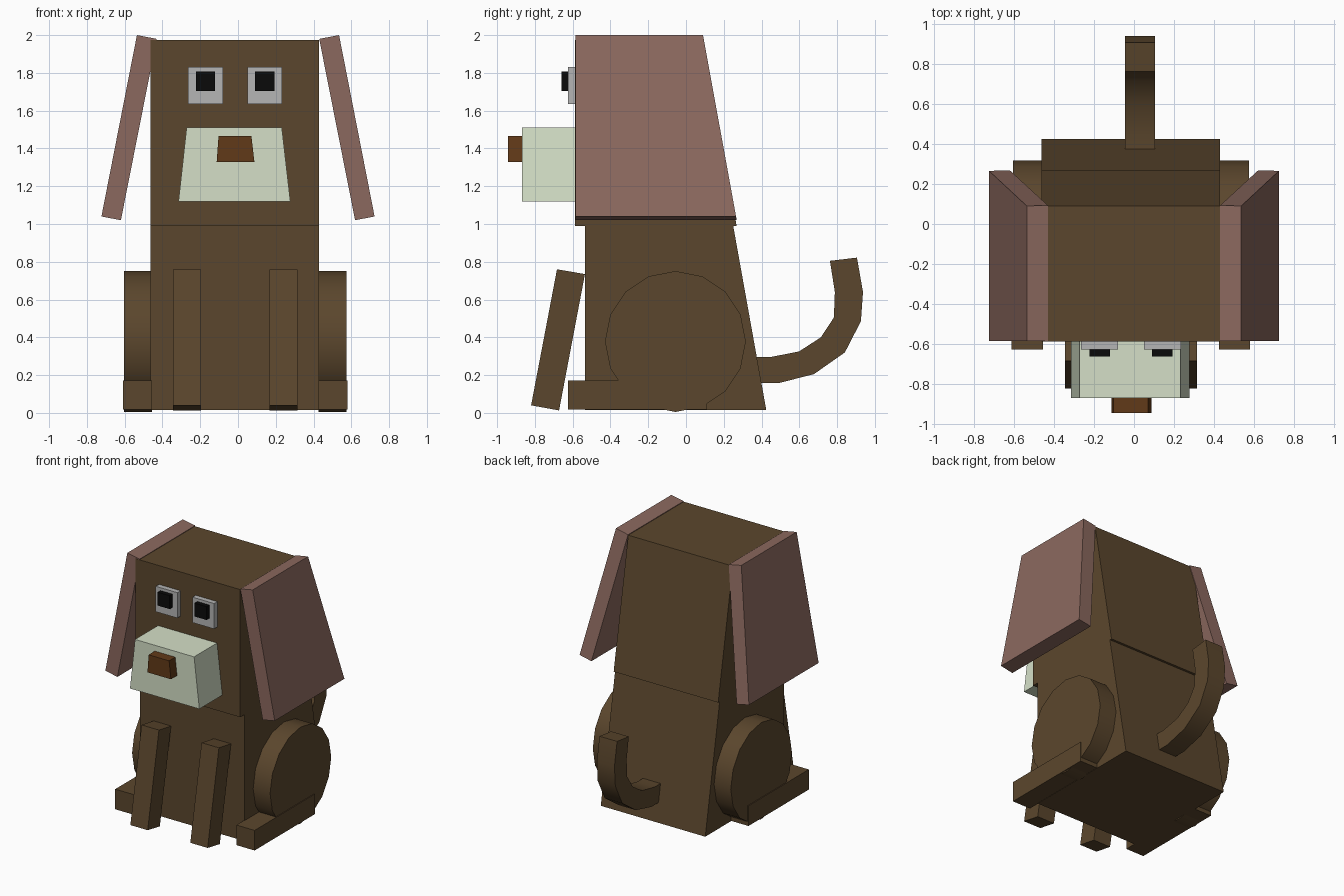
import bpy, bmesh, math

if "Cube" in bpy.data.objects:
    bpy.data.objects.remove(bpy.data.objects["Cube"])

CX = -0.015  # centre line of the body


def material(name, r, g, b):
    m = bpy.data.materials.new(name)
    m.diffuse_color = (r, g, b, 1)
    m.use_nodes = True
    m.node_tree.nodes["Principled BSDF"].inputs["Base Color"].default_value = m.diffuse_color
    return m


BROWN = material("brown_fur", 0.105, 0.062, 0.026)
PINK = material("ear_pink", 0.26, 0.14, 0.113)
CREAM = material("muzzle_cream", 0.66, 0.74, 0.57)
NOSE = material("nose_brown", 0.12, 0.042, 0.009)
WHITE = material("eye_white", 0.46, 0.46, 0.46)
BLACK = material("pupil_black", 0.003, 0.003, 0.003)


def loft(name, loop_a, loop_b, mat, smooth=False):
    """Closed solid between two matching loops of points."""
    bm = bmesh.new()
    a = [bm.verts.new(p) for p in loop_a]
    b = [bm.verts.new(p) for p in loop_b]
    n = len(a)
    bm.faces.new(a)
    bm.faces.new(b[::-1])
    for i in range(n):
        j = (i + 1) % n
        bm.faces.new((a[j], a[i], b[i], b[j]))
    bmesh.ops.recalc_face_normals(bm, faces=bm.faces)
    me = bpy.data.meshes.new(name)
    bm.to_mesh(me)
    bm.free()
    me.materials.append(mat)
    ob = bpy.data.objects.new(name, me)
    bpy.context.collection.objects.link(ob)
    if smooth:
        bpy.ops.object.select_all(action='DESELECT')
        ob.select_set(True)
        bpy.context.view_layer.objects.active = ob
        bpy.ops.object.shade_smooth_by_angle(angle=math.radians(40))
    return ob


def side_prism(name, profile, x0, x1, mat, smooth=False):
    """Profile in (y, z) extruded along x."""
    return loft(name, [(x0, y, z) for y, z in profile],
                [(x1, y, z) for y, z in profile], mat, smooth)


def front_prism(name, profile, y0, y1, mat):
    """Profile in (x, z) extruded along y."""
    return loft(name, [(x, y0, z) for x, z in profile],
                [(x, y1, z) for x, z in profile], mat)


def rect(a0, a1, z0, z1):
    return [(a0, z0), (a1, z0), (a1, z1), (a0, z1)]


# Body and head wedges
side_prism("body", [(-0.535, 0.015), (0.425, 0.015), (0.25, 0.99), (-0.535, 0.99)],
           -0.462, 0.43, BROWN)
side_prism("head", [(-0.587, 0.99), (0.268, 0.99), (0.09, 1.975), (-0.587, 1.975)],
           -0.462, 0.43, BROWN)

# Muzzle and nose
front_prism("muzzle", [(-0.315, 1.12), (0.277, 1.12), (0.232, 1.51), (-0.272, 1.51)],
            -0.867, -0.58, CREAM)
front_prism("nose", [(-0.113, 1.327), (0.087, 1.327), (0.071, 1.465), (-0.103, 1.465)],
            -0.942, -0.86, NOSE)

thigh = [(-0.056 + 0.373 * math.cos(math.tau * i / 16),
          0.378 + 0.373 * math.sin(math.tau * i / 16)) for i in range(16)]
fore_leg = [(-0.672, 0.013), (-0.535, 0.735), (-0.683, 0.76), (-0.82, 0.04)]

for side, s in (("left", -1), ("right", 1)):
    # Drooping ear: slanted slab with a raked back edge
    section = [(-0.585, 0.535, 2.0), (-0.585, 0.43, 1.98),
               (-0.585, 0.62, 1.02), (-0.585, 0.723, 1.04)]
    back = [0.09, 0.093, 0.268, 0.265]
    loft(side + "_ear", [(s * x, y, z) for y, x, z in section],
         [(s * x, yb, z) for (y, x, z), yb in zip(section, back)], PINK)

    # Eye white and pupil
    ex = CX + s * 0.157
    front_prism(side + "_eye", rect(ex - 0.092, ex + 0.092, 1.634, 1.83),
                -0.626, -0.58, WHITE)
    front_prism(side + "_pupil", rect(ex - 0.051, ex + 0.051, 1.705, 1.808),
                -0.66, -0.62, BLACK)

    # Front leg, hind thigh and foot
    lx = CX + s * 0.256
    side_prism(side + "_front_leg", fore_leg, lx - 0.074, lx + 0.074, BROWN)
    side_prism(side + "_thigh", thigh, CX + s * 0.44, CX + s * 0.589, BROWN, True)
    side_prism(side + "_hind_foot", rect(-0.626, 0.11, 0.017, 0.172),
               CX + s * 0.44, CX + s * 0.595, BROWN)

# Curled tail: inner curve, then outer curve back to the body
inner = [(0.33, 0.295), (0.444, 0.295), (0.598, 0.325), (0.714, 0.40),
         (0.783, 0.505), (0.788, 0.64), (0.762, 0.805)]
outer = [(0.905, 0.822), (0.937, 0.64), (0.926, 0.485), (0.841, 0.32),
         (0.677, 0.205), (0.487, 0.157), (0.33, 0.157)]
side_prism("tail", inner + outer, -0.045, 0.105, BROWN, True)
